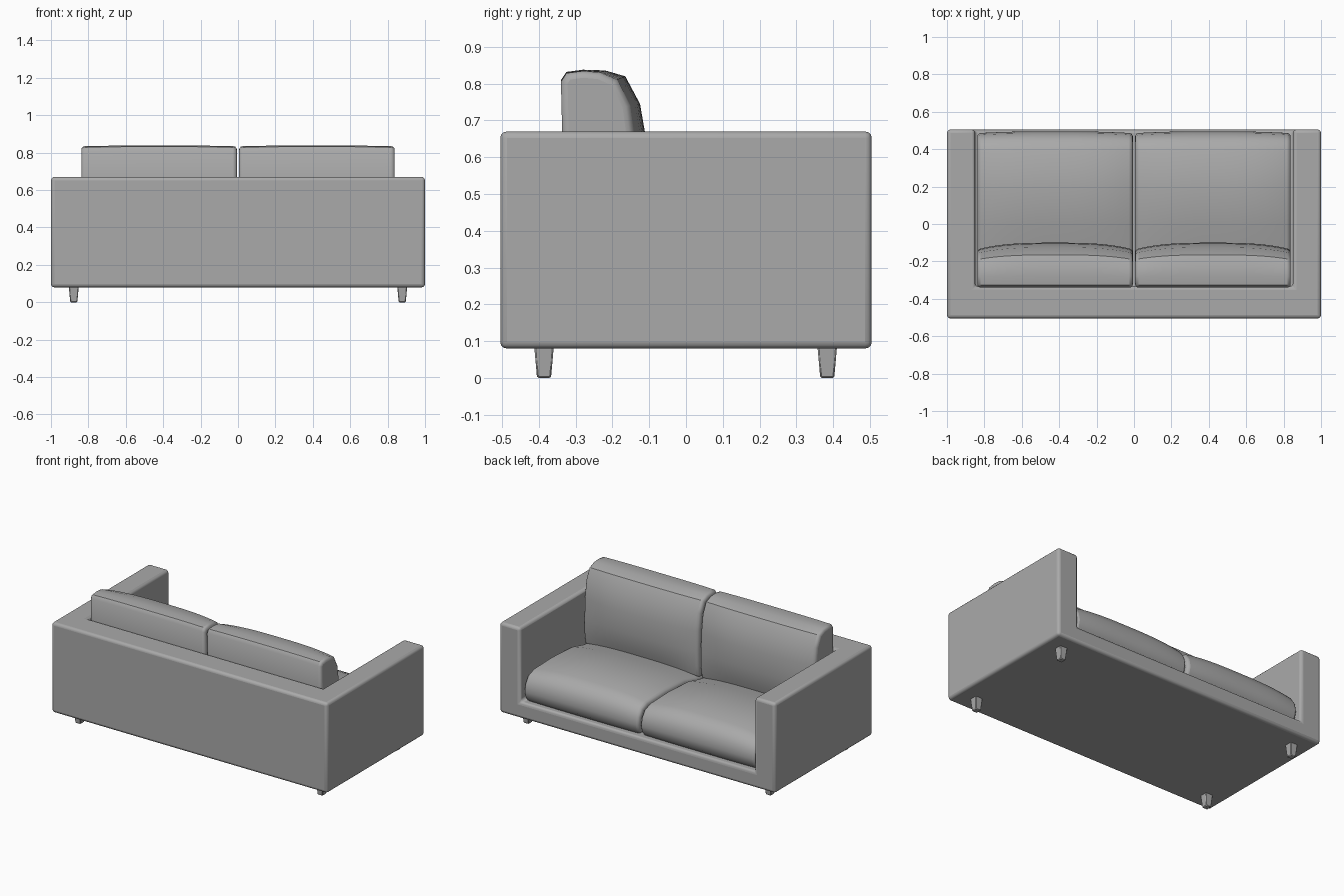
import bpy, bmesh

if "Cube" in bpy.data.objects:
    bpy.data.objects.remove(bpy.data.objects["Cube"])

# One grey upholstery colour
GREY = (0.4, 0.4, 0.4, 1)
fabric = bpy.data.materials.new("grey_fabric")
fabric.use_nodes = True
fabric.diffuse_color = GREY
fabric.node_tree.nodes["Principled BSDF"].inputs["Base Color"].default_value = GREY


def finish(name, bm, bevel=0, segments=3, angle=0.7):
    """Turn a bmesh into a shaded object with an optional rounded edge."""
    bmesh.ops.recalc_face_normals(bm, faces=bm.faces)
    mesh = bpy.data.meshes.new(name)
    bm.to_mesh(mesh)
    bm.free()
    mesh.materials.append(fabric)
    obj = bpy.data.objects.new(name, mesh)
    bpy.context.collection.objects.link(obj)
    if bevel:
        mod = obj.modifiers.new("rounded_edges", "BEVEL")
        mod.width, mod.segments = bevel, segments
        mod.limit_method, mod.angle_limit = "ANGLE", angle
    bpy.ops.object.select_all(action="DESELECT")
    obj.select_set(True)
    bpy.context.view_layer.objects.active = obj
    bpy.ops.object.shade_smooth_by_angle(angle=0.7)
    return obj


# Frame: a block of cells with the seating space left open
def build_frame():
    xs, ys, zs = (-1, -0.85, 0.85, 1), (-0.505, -0.335, 0.505), (0.08, 0.185, 0.67)
    bm = bmesh.new()
    grid = {(i, j, k): bm.verts.new((x, y, z)) for i, x in enumerate(xs)
            for j, y in enumerate(ys) for k, z in enumerate(zs)}
    cells = {(i, j, k) for i in range(3) for j in range(2) for k in range(2)}
    cells.remove((1, 1, 1))
    for cell in cells:
        for axis in range(3):
            for side in (0, 1):
                beside = list(cell)
                beside[axis] += 2 * side - 1
                if tuple(beside) in cells:
                    continue
                loop = []
                for a, b in ((0, 0), (1, 0), (1, 1), (0, 1)):
                    corner = list(cell)
                    corner[axis] += side
                    corner[(axis + 1) % 3] += a
                    corner[(axis + 2) % 3] += b
                    loop.append(grid[tuple(corner)])
                bm.faces.new(loop)
    bmesh.ops.recalc_face_normals(bm, faces=bm.faces)
    bmesh.ops.dissolve_limit(bm, angle_limit=0.01, verts=bm.verts, edges=bm.edges)
    finish("frame", bm, 0.018)


# Cushion: a side profile lofted across x, fuller in the middle than at the ends
def cushion(name, side, middle, end, inner=0.006, outer=0.838, steps=16):
    bm = bmesh.new()
    rings = []
    for s in range(steps + 1):
        t = 2 * s / steps - 1
        full = 1 - abs(t) ** 3
        x = side * (inner + (outer - inner) * s / steps)
        rings.append([bm.verts.new((x, e[0] + (m[0] - e[0]) * full,
                                    e[1] + (m[1] - e[1]) * full))
                      for m, e in zip(middle, end)])
    n = len(middle)
    for a, b in zip(rings, rings[1:]):
        for i in range(n):
            bm.faces.new((a[i], a[(i + 1) % n], b[(i + 1) % n], b[i]))
    bm.faces.new(rings[0])
    bm.faces.new(rings[-1])
    finish(name, bm, 0.018, angle=1.0)


# Profiles as (y, z) points
seat_middle = [(-0.33, 0.185), (0.46, 0.185), (0.485, 0.21), (0.495, 0.26), (0.485, 0.32),
               (0.45, 0.37), (0.39, 0.395), (0.2, 0.41), (0, 0.395), (-0.12, 0.36), (-0.33, 0.33)]
seat_end = [(-0.33, 0.185), (0.455, 0.185), (0.475, 0.21), (0.485, 0.25), (0.475, 0.3),
            (0.445, 0.345), (0.39, 0.365), (0.2, 0.37), (0, 0.36), (-0.12, 0.33), (-0.33, 0.31)]
back_middle = [(-0.333, 0.32), (-0.335, 0.6), (-0.34, 0.81), (-0.325, 0.832), (-0.28, 0.838),
               (-0.22, 0.836), (-0.165, 0.82), (-0.125, 0.745), (-0.105, 0.63), (-0.1, 0.5),
               (-0.115, 0.4), (-0.14, 0.32)]
back_end = [(-0.333, 0.32), (-0.335, 0.6), (-0.34, 0.805), (-0.325, 0.828), (-0.28, 0.834),
            (-0.235, 0.83), (-0.19, 0.81), (-0.155, 0.74), (-0.14, 0.63), (-0.135, 0.5),
            (-0.135, 0.4), (-0.145, 0.32)]


# Legs: square tapered blocks
def leg(name, x, y):
    bm = bmesh.new()
    bmesh.ops.create_cube(bm, size=1)
    for v in bm.verts:
        half = 0.027 if v.co.z > 0 else 0.019
        v.co = (x + 2 * half * v.co.x, y + 2 * half * v.co.y, 0.09 * (v.co.z + 0.5))
    finish(name, bm, 0.004, 1)


build_frame()
for side, label in ((1, "left"), (-1, "right")):
    cushion(label + "_seat_cushion", side, seat_middle, seat_end)
    cushion(label + "_back_cushion", side, back_middle, back_end)
    leg("front_" + label + "_leg", side * 0.878, -0.386)
    leg("rear_" + label + "_leg", side * 0.878, 0.384)
